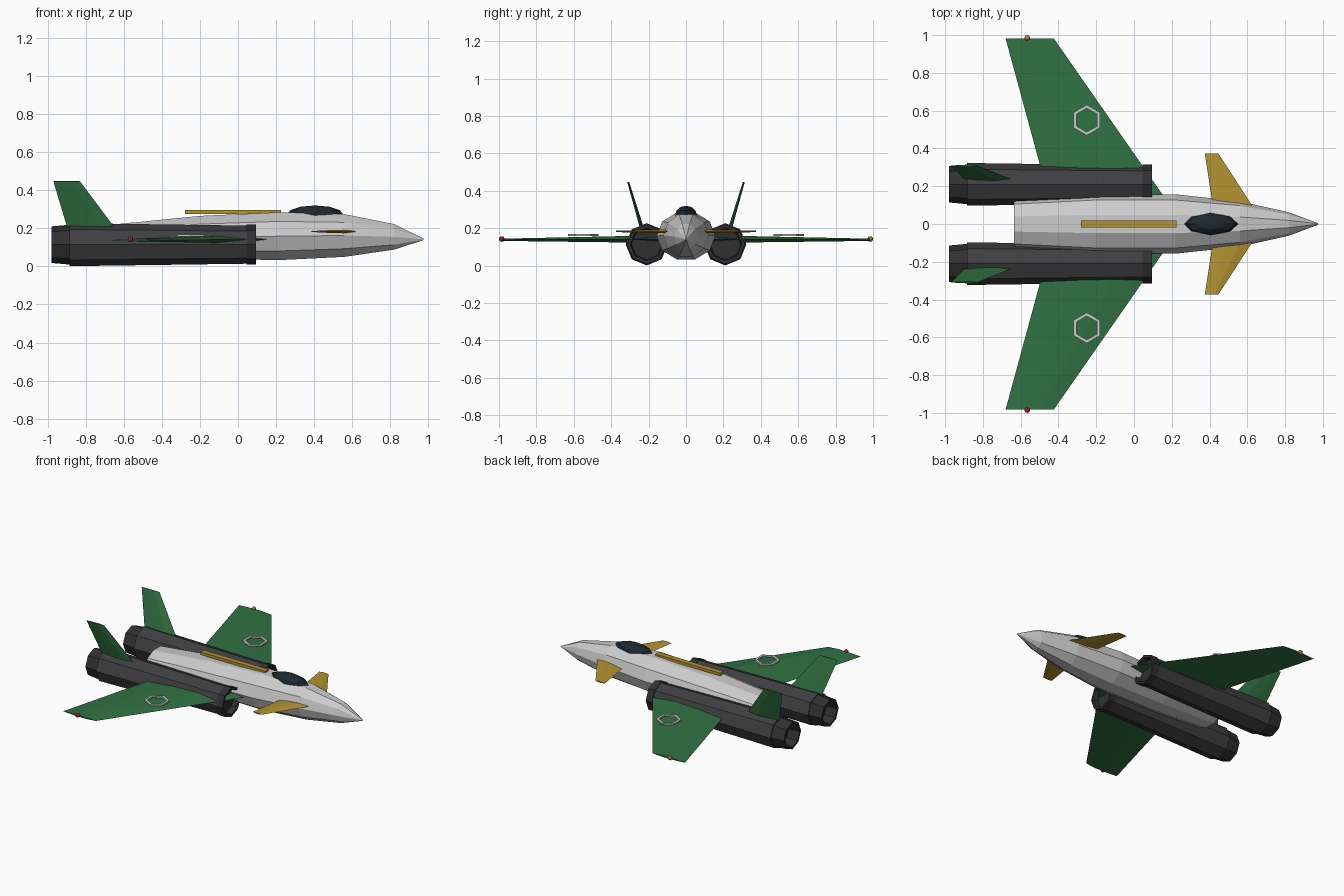
import bpy, bmesh
from math import cos, sin, pi
from mathutils import Vector

if "Cube" in bpy.data.objects:
    bpy.data.objects.remove(bpy.data.objects["Cube"])


def material(name, rgb):
    m = bpy.data.materials.new(name)
    m.diffuse_color = (*rgb, 1)
    m.use_nodes = True
    m.node_tree.nodes["Principled BSDF"].inputs["Base Color"].default_value = m.diffuse_color
    return m


GREEN = material("green", (0.03, 0.17, 0.055))
YELLOW = material("yellow", (0.45, 0.29, 0.03))
DARK = material("dark_grey", (0.05, 0.05, 0.053))
BLACK = material("near_black", (0.03, 0.03, 0.032))
GLASS = material("dark_glass", (0.012, 0.022, 0.03))
RED = material("red", (0.5, 0.02, 0.02))


def finish(name, bm, mat=None, mirror=False):
    bmesh.ops.recalc_face_normals(bm, faces=bm.faces)
    me = bpy.data.meshes.new(name)
    bm.to_mesh(me)
    bm.free()
    ob = bpy.data.objects.new(name, me)
    bpy.context.collection.objects.link(ob)
    if mat:
        me.materials.append(mat)
    if mirror:
        mod = ob.modifiers.new("mirror", 'MIRROR')
        mod.use_axis = (False, True, False)
    return ob


def loft(name, rings, mat=None, mirror=False, closed=False):
    """Skin rings of equal point count; cap the ends or join them in a loop."""
    bm = bmesh.new()
    vs = [[bm.verts.new(p) for p in r] for r in rings]
    pairs = list(zip(vs, vs[1:])) + ([(vs[-1], vs[0])] if closed else [])
    for a, b in pairs:
        for i in range(len(a)):
            j = (i + 1) % len(a)
            bm.faces.new((a[i], a[j], b[j], b[i]))
    if not closed:
        bm.faces.new(vs[0])
        bm.faces.new(vs[-1])
    return finish(name, bm, mat, mirror)


def ring_x(x, y, z, ry, rz, n):
    return [(x, y + ry * cos(2 * pi * i / n), z + rz * sin(2 * pi * i / n))
            for i in range(n)]


def blade_section(te, le, thick, up):
    """Thin aerofoil between trailing and leading edge points."""
    te, le, up = Vector(te), Vector(le), Vector(up)
    prof = [(0, 0), (0.35, 0.4), (0.7, 0.5), (1, 0), (0.7, -0.5), (0.35, -0.4)]
    return [te.lerp(le, t) + up * thick * s for t, s in prof]


def blade(name, root, tip, mat, up=(0, 0, 1)):
    loft(name, [blade_section(*root, up), blade_section(*tip, up)], mat, True)


# Ten-sided fuselage: x, half width, bottom z, top z
stations = [(-0.635, 0.13, 0.06, 0.222), (-0.2, 0.157, 0.04, 0.265),
            (0.22, 0.157, 0.033, 0.284), (0.56, 0.12, 0.05, 0.274),
            (0.82, 0.062, 0.088, 0.222), (0.975, 0.004, 0.138, 0.146)]
loft("fuselage", [ring_x(x, 0, (b + t) / 2, w, (t - b) / 2 / sin(0.4 * pi), 10)
                  for x, w, b, t in stations])

# Canopy
bm = bmesh.new()
bmesh.ops.create_uvsphere(bm, u_segments=8, v_segments=6, radius=1)
bmesh.ops.scale(bm, vec=(0.15, 0.058, 0.05), verts=bm.verts)
bmesh.ops.translate(bm, vec=(0.405, 0, 0.27), verts=bm.verts)
finish("canopy", bm, GLASS)

# Spine rail
bm = bmesh.new()
bmesh.ops.create_cube(bm, size=1)
bmesh.ops.scale(bm, vec=(0.505, 0.036, 0.02), verts=bm.verts)
bmesh.ops.translate(bm, vec=(-0.027, 0, 0.286), verts=bm.verts)
finish("spine_rail", bm, YELLOW)


# Engine pods with hollow intakes and nozzles
def pod(name, profile, mat):
    loft(name, [ring_x(x, 0.21, 0.114, r, r, 8) for x, r in profile], mat, True)


pod("engine_pod", [(-0.885, 0.113), (0.05, 0.1)], DARK)
pod("intake_lip", [(0.045, 0.105), (0.095, 0.105), (0.095, 0.088), (0.055, 0.082)], BLACK)
pod("exhaust_nozzle", [(-0.88, 0.105), (-0.98, 0.096), (-0.98, 0.08), (-0.9, 0.072)], BLACK)

# Main wings, canards and canted tail fins
blade("wing", ((-0.44, 0.1, 0.142), (0.19, 0.1, 0.142), 0.042),
      ((-0.68, 0.983, 0.138), (-0.425, 0.983, 0.138), 0.012), GREEN)
blade("canard", ((0.42, 0.08, 0.183), (0.637, 0.08, 0.183), 0.02),
      ((0.375, 0.373, 0.183), (0.447, 0.373, 0.183), 0.008), YELLOW)
blade("tail_fin", ((-0.89, 0.23, 0.18), (-0.63, 0.23, 0.18), 0.022),
      ((-0.97, 0.309, 0.447), (-0.83, 0.309, 0.447), 0.01), GREEN, (0, 0.96, -0.28))

# Hexagonal wing rings
loft("wing_ring", [[(-0.25 + r * sin(k * pi / 3), 0.55 + r * cos(k * pi / 3), z)
                    for k in range(6)]
                   for r, z in ((0.081, 0.158), (0.081, 0.168), (0.063, 0.168), (0.063, 0.158))],
     None, True, True)

# Wing tip lights
for side, name, mat in ((1, "left_tip_light", YELLOW), (-1, "right_tip_light", RED)):
    bm = bmesh.new()
    bmesh.ops.create_uvsphere(bm, u_segments=8, v_segments=6, radius=0.015)
    bmesh.ops.translate(bm, vec=(-0.565, side * 0.985, 0.142), verts=bm.verts)
    finish(name, bm, mat)
